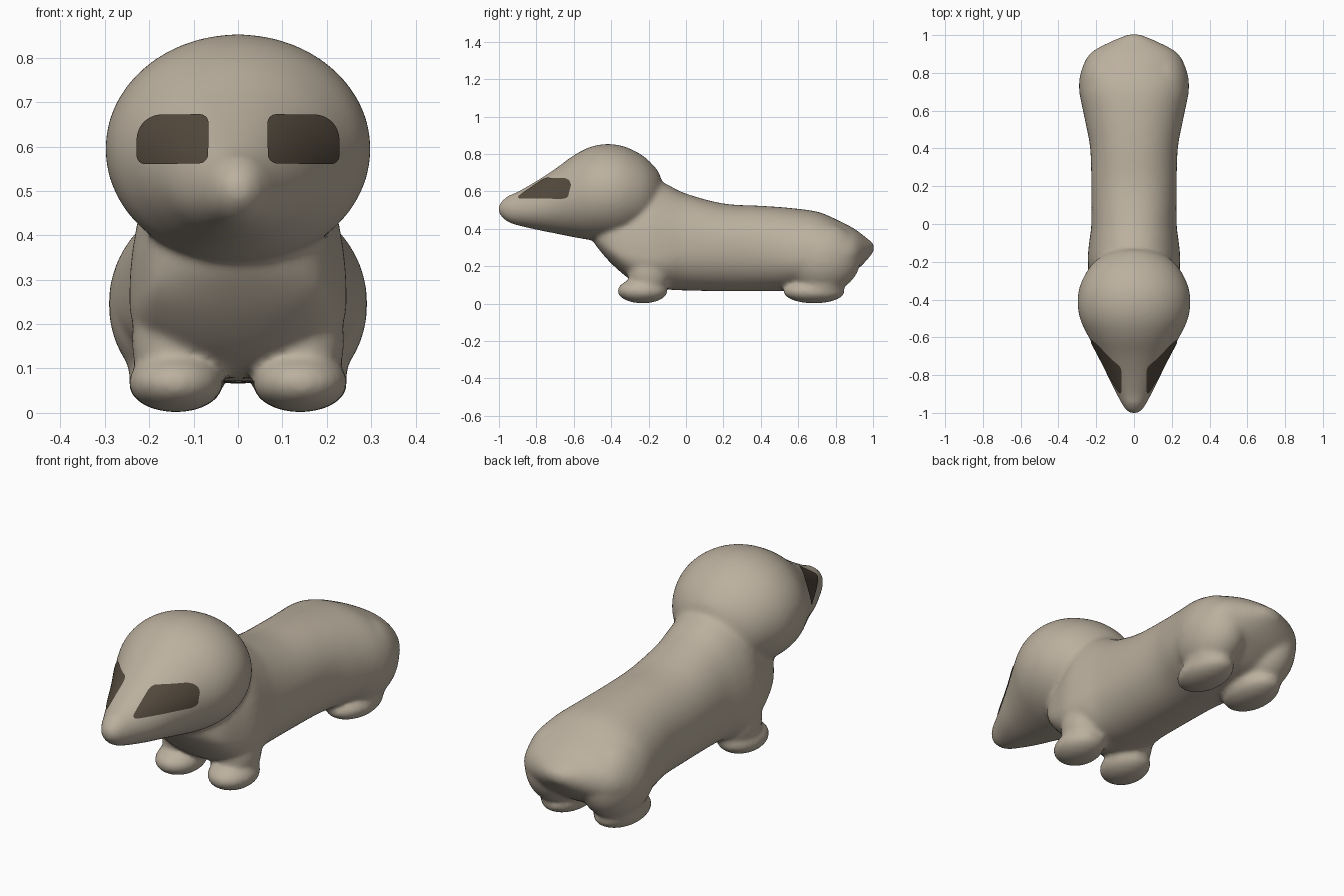
import bpy, bmesh, math
from mathutils import Vector, Matrix
from mathutils.bvhtree import BVHTree

if "Cube" in bpy.data.objects:
    bpy.data.objects.remove(bpy.data.objects["Cube"])


def material(name, rgb):
    m = bpy.data.materials.new(name)
    m.diffuse_color = (*rgb, 1)
    m.use_nodes = True
    m.node_tree.nodes["Principled BSDF"].inputs["Base Color"].default_value = m.diffuse_color
    return m


FUR = material("taupe fur", (0.50, 0.435, 0.345))
PATCH = material("dark brown patch", (0.088, 0.068, 0.047))


def spline(keys, steps=4):
    """Smooth interpolation through a list of tuples."""
    out = []
    for i in range(len(keys) - 1):
        p = [keys[max(0, min(len(keys) - 1, i + k))] for k in (-1, 0, 1, 2)]
        for s in range(steps):
            t = s / steps
            out.append([0.5 * (2 * b + (c - a) * t + (2 * a - 5 * b + 4 * c - d) * t * t
                               + (3 * b - a - 3 * c + d) * t ** 3) for a, b, c, d in zip(*p)])
    return out + [list(keys[-1])]


def loft(bm, keys, power, sides=48):
    """Rings along y; each key is (y, bottom, top, half width, height of widest point)."""
    rings = []
    for y, bot, top, rx, mid in spline(keys):
        ring = []
        for i in range(sides):
            a = 2 * math.pi * i / sides
            c, s = math.cos(a), math.sin(a)
            x = math.copysign(abs(c) ** (2 / power), c) * rx
            h = math.copysign(abs(s) ** (2 / power), s)
            ring.append(bm.verts.new((x, y, mid + h * (top - mid if h > 0 else mid - bot))))
        rings.append(ring)
    for a, b in zip(rings, rings[1:]):
        for i in range(sides):
            j = (i + 1) % sides
            bm.faces.new((a[i], a[j], b[j], b[i]))
    bm.faces.new(rings[0][::-1])
    bm.faces.new(rings[-1])


def ball(bm, centre, radii):
    """Pair of mirrored ellipsoids."""
    for side in (-1, 1):
        pos = Vector((centre[0] * side, centre[1], centre[2]))
        bmesh.ops.create_uvsphere(bm, u_segments=32, v_segments=20, radius=1,
                                  matrix=Matrix.Translation(pos) @ Matrix.Diagonal((*radii, 1)))


bm = bmesh.new()
# head with tapering snout
loft(bm, [(-1.003, 0.49, 0.52, 0.015, 0.505), (-0.985, 0.462, 0.548, 0.042, 0.505),
          (-0.95, 0.435, 0.577, 0.066, 0.505), (-0.90, 0.418, 0.598, 0.092, 0.505),
          (-0.80, 0.395, 0.655, 0.142, 0.515), (-0.70, 0.375, 0.720, 0.188, 0.545),
          (-0.60, 0.355, 0.793, 0.240, 0.575), (-0.51, 0.340, 0.838, 0.283, 0.590),
          (-0.42, 0.335, 0.853, 0.299, 0.595), (-0.33, 0.345, 0.840, 0.287, 0.595),
          (-0.24, 0.375, 0.797, 0.243, 0.590), (-0.18, 0.42, 0.745, 0.185, 0.585),
          (-0.14, 0.48, 0.69, 0.11, 0.585), (-0.125, 0.55, 0.62, 0.03, 0.585)], 2.0)
# long body, from chest to rump
loft(bm, [(-0.50, 0.34, 0.44, 0.05, 0.39), (-0.47, 0.295, 0.50, 0.125, 0.36),
          (-0.40, 0.215, 0.56, 0.19, 0.30), (-0.30, 0.13, 0.63, 0.225, 0.26),
          (-0.20, 0.085, 0.68, 0.245, 0.25), (-0.10, 0.075, 0.637, 0.238, 0.26),
          (0.0, 0.07, 0.588, 0.226, 0.29), (0.20, 0.066, 0.535, 0.226, 0.30),
          (0.40, 0.066, 0.523, 0.232, 0.29), (0.55, 0.068, 0.512, 0.26, 0.26),
          (0.70, 0.08, 0.492, 0.289, 0.25), (0.80, 0.105, 0.452, 0.282, 0.25),
          (0.90, 0.17, 0.400, 0.235, 0.265), (0.96, 0.225, 0.355, 0.135, 0.285),
          (1.005, 0.28, 0.32, 0.03, 0.30)], 2.15)
# rump cheeks, front legs, feet
ball(bm, (0.145, 0.73, 0.245), (0.147, 0.205, 0.19))
ball(bm, (0.145, -0.20, 0.16), (0.095, 0.11, 0.13))
ball(bm, (0.14, -0.232, 0.068), (0.107, 0.135, 0.067))
ball(bm, (0.15, 0.72, 0.12), (0.10, 0.13, 0.11))
ball(bm, (0.14, 0.685, 0.065), (0.107, 0.165, 0.064))
bmesh.ops.recalc_face_normals(bm, faces=bm.faces)
mesh = bpy.data.meshes.new("animal_body")
bm.to_mesh(mesh)
bm.free()
mesh.materials.append(FUR)
body = bpy.data.objects.new("animal_body", mesh)
bpy.context.collection.objects.link(body)

# melt all volumes into one soft skin
rem = body.modifiers.new("skin", 'REMESH')
rem.mode = 'VOXEL'
rem.voxel_size = 0.012
rem.use_smooth_shade = True
sm = body.modifiers.new("soften", 'SMOOTH')
sm.factor = 0.5
sm.iterations = 10

# eye patches: rounded outlines projected onto the face from the front
bpy.context.view_layer.update()
tree = BVHTree.FromObject(body, bpy.context.evaluated_depsgraph_get())
X0, X1, Z0, Z1 = 0.065, 0.225, 0.56, 0.67
COLS, ROWS = 32, 14


def inset(d, r):
    """How far a corner of radius r pulls the edge in at distance d."""
    return r - math.sqrt(max(0, r * r - (r - d) ** 2)) if d < r else 0


for name, side in (("right_eye_patch", -1), ("left_eye_patch", 1)):
    bm = bmesh.new()
    grid = []
    for i in range(COLS + 1):
        t = (1 - math.cos(math.pi * i / COLS)) / 2
        x = X0 + (X1 - X0) * t
        near, far = x - X0, X1 - x
        low = Z0 + inset(near, 0.02) + inset(far, 0.02)
        high = Z1 - inset(near, 0.02) - inset(far, 0.055)
        col = []
        for j in range(ROWS + 1):
            z = low + (high - low) * j / ROWS
            hit, normal, _, _ = tree.ray_cast(Vector((x * side, -2, z)), Vector((0, 1, 0)))
            if hit is None:
                hit, normal, _, _ = tree.find_nearest(Vector((x * side, -0.75, z)))
            col.append(bm.verts.new(hit + normal * 0.004))
        grid.append(col)
    for a, b in zip(grid, grid[1:]):
        for j in range(ROWS):
            quad = (a[j], b[j], b[j + 1], a[j + 1])
            bm.faces.new(quad if side > 0 else quad[::-1]).smooth = True
    me = bpy.data.meshes.new(name)
    bm.to_mesh(me)
    bm.free()
    me.materials.append(PATCH)
    bpy.context.collection.objects.link(bpy.data.objects.new(name, me))
